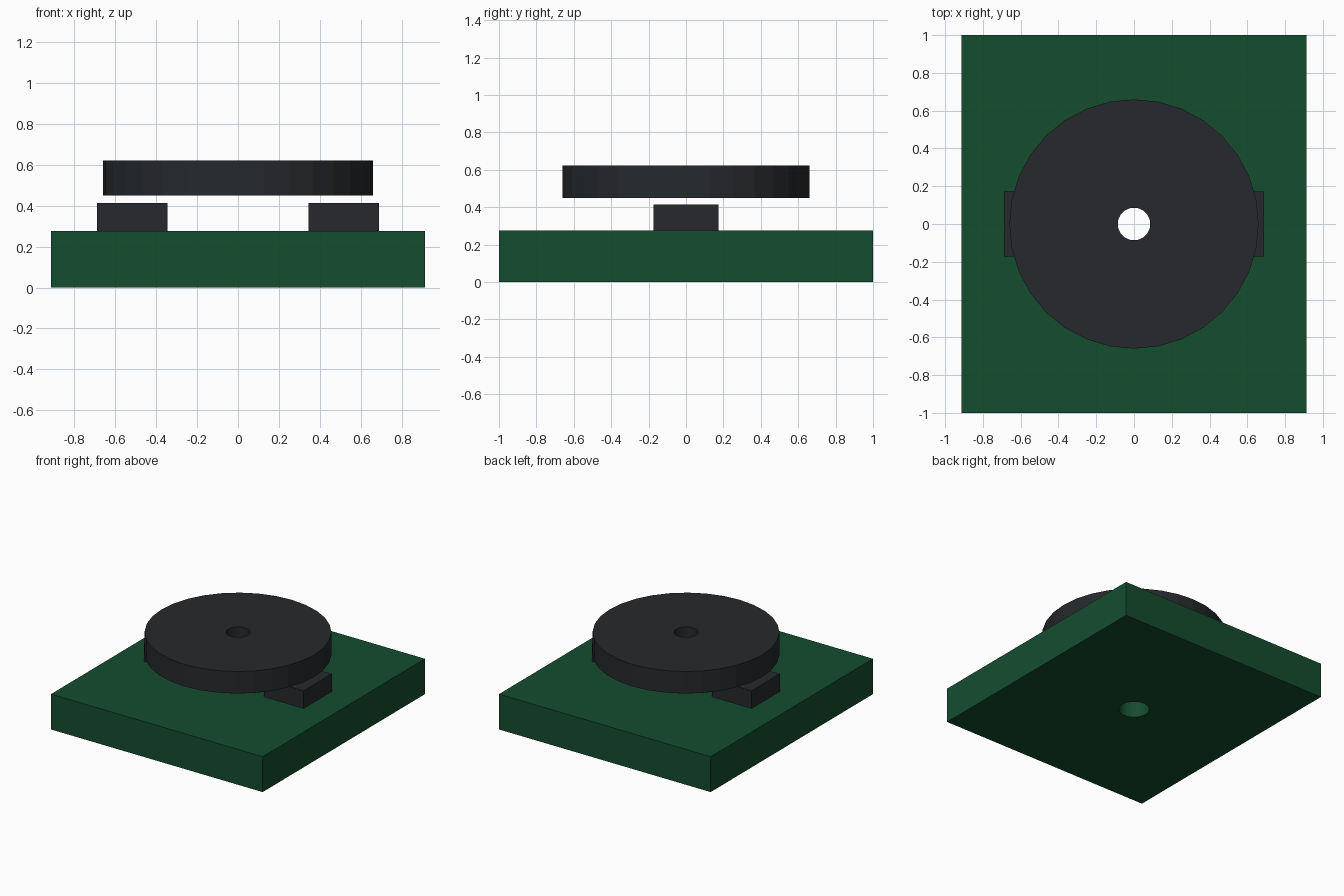
import bpy, bmesh
from math import cos, sin, tau

if "Cube" in bpy.data.objects:
    bpy.data.objects.remove(bpy.data.objects["Cube"])


def material(name, color):
    m = bpy.data.materials.new(name)
    m.diffuse_color = (*color, 1)
    m.use_nodes = True
    m.node_tree.nodes["Principled BSDF"].inputs["Base Color"].default_value = m.diffuse_color
    return m


def finish(name, bm, mat=None):
    bmesh.ops.recalc_face_normals(bm, faces=bm.faces)
    mesh = bpy.data.meshes.new(name)
    bm.to_mesh(mesh)
    bm.free()
    obj = bpy.data.objects.new(name, mesh)
    bpy.context.collection.objects.link(obj)
    if mat:
        mesh.materials.append(mat)
    return obj


def box(name, x0, x1, y0, y1, z0, z1, mat):
    bm = bmesh.new()
    bmesh.ops.create_cube(bm, size=1)
    bmesh.ops.scale(bm, vec=(x1 - x0, y1 - y0, z1 - z0), verts=bm.verts)
    bmesh.ops.translate(bm, vec=((x0 + x1) / 2, (y0 + y1) / 2, (z0 + z1) / 2), verts=bm.verts)
    return finish(name, bm, mat)


def ring(name, r_in, r_out, z0, z1, mat, n=32):
    # Closed rectangular section swept around z
    bm = bmesh.new()
    section = [(r_in, z0), (r_out, z0), (r_out, z1), (r_in, z1)]
    loops = [[bm.verts.new((r * cos(tau * i / n), r * sin(tau * i / n), z))
              for r, z in section] for i in range(n)]
    for i in range(n):
        a, b = loops[i], loops[(i + 1) % n]
        for j in range(4):
            k = (j + 1) % 4
            bm.faces.new((a[j], b[j], b[k], a[k]))
    return finish(name, bm, mat)


green = material("green", (0.007, 0.074, 0.028))
dark = material("dark", (0.019, 0.022, 0.025))

# Base plate with a round hole through its centre
base = box("base_plate", -0.913, 0.913, -1, 1, 0, 0.276, green)
bm = bmesh.new()
bmesh.ops.create_cone(bm, cap_ends=True, segments=32, radius1=0.11, radius2=0.11, depth=2)
cutter = finish("hole_cutter", bm, green)
cutter.hide_render = True
cutter.hide_viewport = True
cut = base.modifiers.new("hole", "BOOLEAN")
cut.operation = "DIFFERENCE"
cut.solver = "EXACT"
cut.object = cutter

# Side blocks, mirrored across x
blocks = box("side_blocks", 0.344, 0.688, -0.173, 0.173, 0.276, 0.414, dark)
blocks.modifiers.new("mirror", "MIRROR")

# Floating disc with a smaller hole
ring("disc", 0.086, 0.66, 0.45, 0.622, dark)
